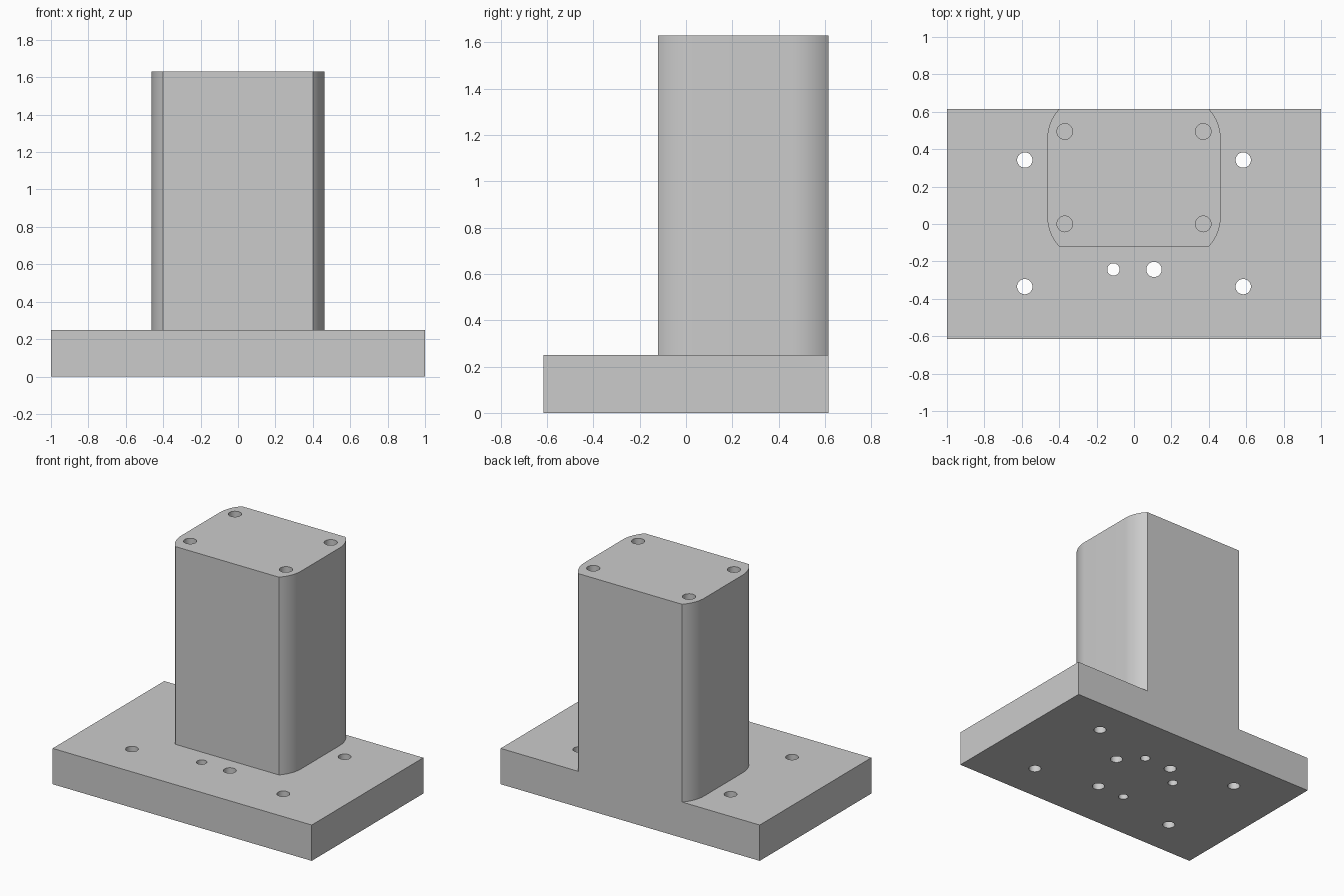
import bpy
import bmesh
import math
from mathutils import Matrix

cube = bpy.data.objects.get("Cube")
if cube:
    bpy.data.objects.remove(cube, do_unlink=True)

# Single machined-metal colour
GREY = (0.6, 0.6, 0.6, 1)
metal = bpy.data.materials.new("grey metal")
metal.use_nodes = True
metal.diffuse_color = GREY
metal.node_tree.nodes["Principled BSDF"].inputs["Base Color"].default_value = GREY

HALF_DEPTH = 0.615
BASE_TOP = 0.25
TOP = 1.63


def add_object(name, bm):
    mesh = bpy.data.meshes.new(name)
    bmesh.ops.recalc_face_normals(bm, faces=bm.faces)
    bm.to_mesh(mesh)
    bm.free()
    mesh.materials.append(metal)
    obj = bpy.data.objects.new(name, mesh)
    bpy.context.collection.objects.link(obj)
    return obj


def extrude_outline(name, outline, z0, z1):
    bm = bmesh.new()
    face = bm.faces.new([bm.verts.new((x, y, z0)) for x, y in outline])
    grown = bmesh.ops.extrude_face_region(bm, geom=[face])["geom"]
    verts = [v for v in grown if isinstance(v, bmesh.types.BMVert)]
    bmesh.ops.translate(bm, verts=verts, vec=(0, 0, z1 - z0))
    return add_object(name, bm)


def drill(obj, holes, z0, z1):
    """Cut round vertical holes, given as (x, y, radius), between two heights."""
    bm = bmesh.new()
    for x, y, r in holes:
        bmesh.ops.create_cone(bm, cap_ends=True, segments=32, radius1=r, radius2=r,
                              depth=z1 - z0,
                              matrix=Matrix.Translation((x, y, (z0 + z1) / 2)))
    cutter = add_object("hole_cutter", bm)
    cutter.hide_render = True
    mod = obj.modifiers.new("holes", 'BOOLEAN')
    mod.operation = 'DIFFERENCE'
    mod.solver = 'EXACT'
    mod.object = cutter
    bpy.ops.object.select_all(action='DESELECT')
    bpy.context.view_layer.objects.active = obj
    obj.select_set(True)
    bpy.ops.object.modifier_apply(modifier=mod.name)
    bpy.data.objects.remove(cutter, do_unlink=True)
    bpy.ops.object.shade_smooth_by_angle(angle=math.radians(30))


# Base plate with corner bolt holes and a ring of bolt and dowel holes
plate = [(-1, -HALF_DEPTH), (1, -HALF_DEPTH), (1, HALF_DEPTH), (-1, HALF_DEPTH)]
base = extrude_outline("base_plate", plate, 0, BASE_TOP)
BOLT, DOWEL = 0.041, 0.033
base_holes = [(sx * 0.584, y, BOLT) for sx in (-1, 1) for y in (-0.335, 0.342)]
base_holes += [(0.107, -0.243, BOLT), (-0.11, -0.243, DOWEL),
               (-0.11, 0.245, BOLT), (0.108, 0.245, DOWEL),
               (0.247, 0.112, BOLT), (-0.245, 0.112, DOWEL)]
drill(base, base_holes, -0.1, BASE_TOP + 0.1)

# Upright block: shallow arcs lead from the sides to crisp front and back edges
FRONT = -0.12
MID_Y = (FRONT + HALF_DEPTH) / 2
HALF_Y = HALF_DEPTH - MID_Y
HALF_X, FLAT_X, ARC_Y = 0.463, 0.4, 0.157
inset = HALF_X - FLAT_X
radius = (inset ** 2 + ARC_Y ** 2) / (2 * inset)
sweep = math.asin(ARC_Y / radius)
STEPS = 10
corner = [(HALF_X - radius + radius * math.cos(sweep * i / STEPS),
           HALF_Y - ARC_Y + radius * math.sin(sweep * i / STEPS))
          for i in range(STEPS + 1)]
right_side = [(x, -y) for x, y in reversed(corner)] + corner
outline = right_side + [(-x, y) for x, y in reversed(right_side)]
block = extrude_outline("upright_block", [(x, y + MID_Y) for x, y in outline],
                        BASE_TOP, TOP)

# Blind holes in the top of the block
top_holes = [(sx * 0.37, MID_Y + sy * 0.247, 0.042) for sx in (-1, 1) for sy in (-1, 1)]
drill(block, top_holes, TOP - 0.3, TOP + 0.1)
